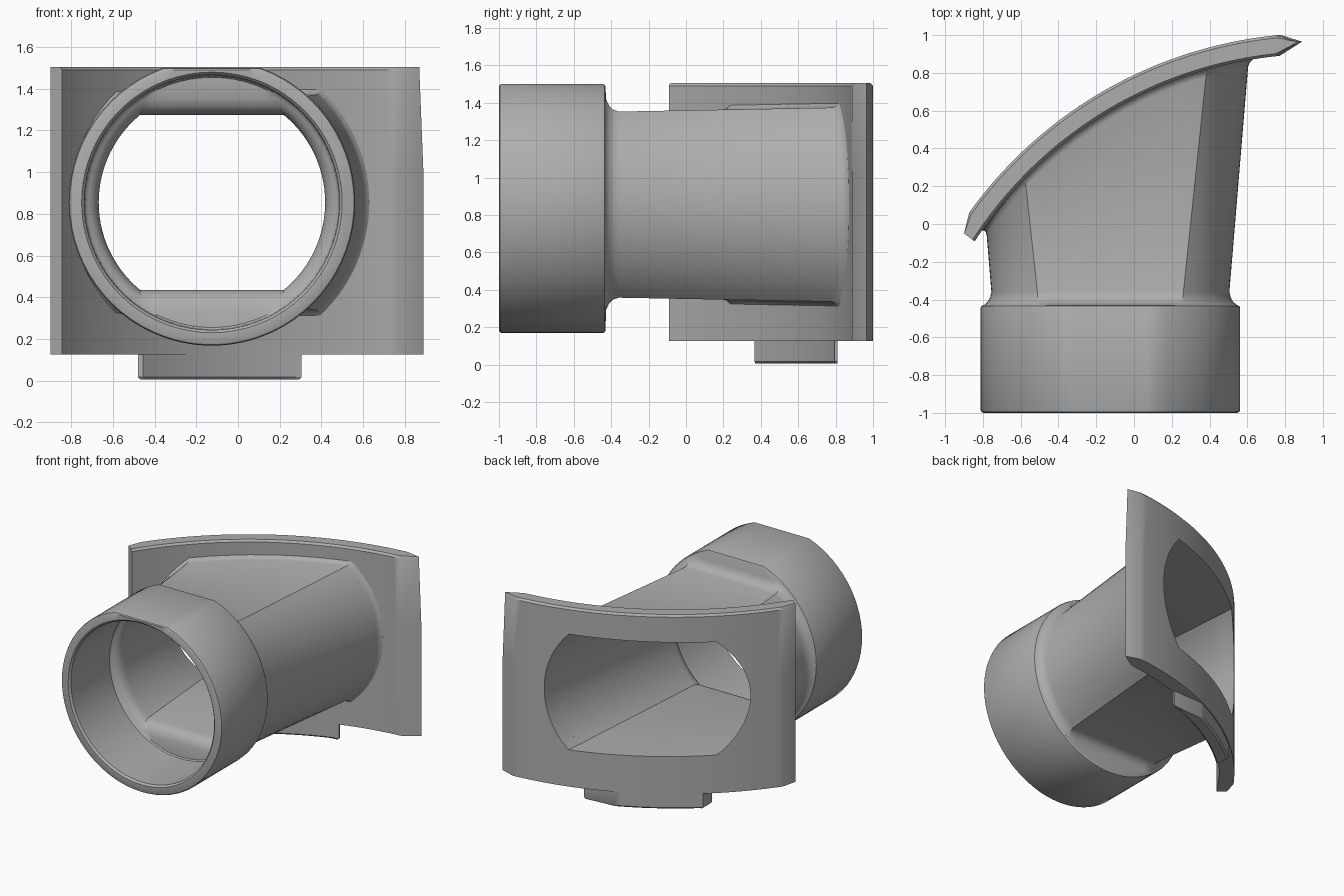
import bpy, bmesh
from math import sin, cos, asin, pi, radians, sqrt, hypot, atan2

if "Cube" in bpy.data.objects:
    bpy.data.objects.remove(bpy.data.objects["Cube"])

grey = bpy.data.materials.new("plain_grey")
grey.use_nodes = True
grey.diffuse_color = (0.42, 0.42, 0.42, 1)
grey.node_tree.nodes["Principled BSDF"].inputs["Base Color"].default_value = (0.42, 0.42, 0.42, 1)

AXIS_X, AXIS_Z = -0.125, 0.855       # pipe axis, running along y
CX, CY = 0.979, -1.27                # centre of the saddle curve
BACK, FRONT = 2.28, 2.17             # saddle radii
ARC, FLAT = 28, 12                   # segments per round side and flat side


def make_object(name, bm):
    bmesh.ops.recalc_face_normals(bm, faces=bm.faces)
    mesh = bpy.data.meshes.new(name)
    bm.to_mesh(mesh)
    bm.free()
    mesh.materials.append(grey)
    ob = bpy.data.objects.new(name, mesh)
    bpy.context.collection.objects.link(ob)
    return ob


def ring_angle(i, corner):
    """Angle of ring point i, with points placed on the flat's corners."""
    half = ARC // 2
    quarter = [(-corner, corner, ARC), (corner, pi - corner, FLAT),
               (pi - corner, pi + corner, ARC), (pi + corner, 2 * pi - corner, FLAT)]
    i = (i + half) % (2 * (ARC + FLAT))
    for a, b, n in quarter:
        if i < n:
            return a + (b - a) * i / n
        i -= n


def section(y, r, top, bottom=None):
    """A flattened circle at constant y."""
    bottom = top if bottom is None else bottom
    corner = asin(top / r) if top < r else radians(60)
    pts = []
    for i in range(2 * (ARC + FLAT)):
        t = ring_angle(i, corner)
        pts.append((AXIS_X + r * cos(t), y, AXIS_Z + max(-bottom, min(top, r * sin(t)))))
    return pts


def saddle_section(radius, taper, grow=0.0):
    """A flattened circle projected on to the saddle curve."""
    pts = []
    for i in range(2 * (ARC + FLAT)):
        y = 0.5
        for _ in range(15):
            r, h = taper(y)
            r, h = r + grow, h + grow
            t = ring_angle(i, asin(h / r))
            x = AXIS_X + r * cos(t)
            y = CY + sqrt(radius ** 2 - (x - CX) ** 2)
        pts.append((x, y, AXIS_Z + max(-h, min(h, r * sin(t)))))
    return pts


def loft(name, sections):
    bm = bmesh.new()
    rings = [[bm.verts.new(p) for p in s] for s in sections]
    n = len(rings[0])
    for a, b in zip(rings, rings[1:]):
        for i in range(n):
            j = (i + 1) % n
            bm.faces.new((a[i], a[j], b[j], b[i]))
    # ends closed by upright strips so they can follow the curve
    for ring in (rings[0], rings[-1]):
        for i in range(n // 2):
            strip = [ring[i], ring[i + 1], ring[n - i - 1], ring[(n - i) % n]]
            bm.faces.new(list(dict.fromkeys(strip)))
    return make_object(name, bm)


def prism(name, levels):
    """Stack of (z, outline) levels joined into a solid."""
    bm = bmesh.new()
    rings = [[bm.verts.new((x, y, z)) for x, y in outline] for z, outline in levels]
    n = len(rings[0])
    for a, b in zip(rings, rings[1:]):
        for i in range(n):
            j = (i + 1) % n
            bm.faces.new((a[i], a[j], b[j], b[i]))
    bm.faces.new(rings[0])
    bm.faces.new(rings[-1])
    return make_object(name, bm)


def polar(r, deg):
    return CX + r * cos(radians(deg)), CY + r * sin(radians(deg))


def arc(r, start, end, n):
    return [polar(r, start + (end - start) * i / n) for i in range(n + 1)]


def angle_at(r, x):
    return 180 - math_deg(asin(sqrt(r * r - (x - CX) ** 2) / r))


def math_deg(a):
    return a * 180 / pi


# saddle plate: curved slab with pointed ends
def plate_outline(inset, trim=0.0):
    return (arc(BACK - inset, 95.1 + trim, 144.3, 48) + [polar(2.24, 147.0)]
            + arc(FRONT + inset, 147.1, 95.5 + trim, 48) + [polar(2.237, 92.3 + trim)])


plate = prism("saddle_plate", [(0.125, plate_outline(0)), (1.0, plate_outline(0)),
                               (1.49, plate_outline(0, 0.5)), (1.505, plate_outline(0.014, 0.5))])


# locating tab under the plate
def tab_outline(inset):
    back, front = 2.272 - inset, 2.176 + inset
    return (arc(back, angle_at(back, 0.05), angle_at(back, -0.46), 16)
            + [(-0.48 + inset, 0.48), (-0.48 + inset, 0.37)]
            + arc(front, angle_at(front, -0.455), angle_at(front, 0.23), 16)
            + [(0.305 - inset, 0.795), (0.305 - inset, 0.81)])


prism("locating_tab", [(0.005, tab_outline(0.012)), (0.017, tab_outline(0)), (0.15, tab_outline(0))])


# branch pipe: socket, shoulder and widening flattened neck
def neck(y):
    return 0.63 + 0.083 * (y + 0.36), 0.4975 + 0.0185 * (y + 0.36)


pipe = loft("branch_pipe", [
    section(-1.0, 0.672, 0.635, 0.672), section(-0.995, 0.682, 0.642, 0.682),
    section(-0.985, 0.687, 0.645, 0.687), section(-0.445, 0.687, 0.645, 0.687),
    section(-0.435, 0.683, 0.641, 0.683), section(-0.43, 0.673, 0.632, 0.673),
    section(-0.428, 0.668, 0.565), section(-0.412, 0.65, 0.53),
    section(-0.39, 0.637, 0.508), section(-0.36, 0.63, 0.4975),
    saddle_section(2.135, neck), saddle_section(2.15, neck, 0.004),
    saddle_section(2.162, neck, 0.012), saddle_section(2.172, neck, 0.025),
    saddle_section(2.2, neck, 0.025)])


# bore: round socket, rounded ledge and flattened throat
def throat(y):
    return 0.543 + 0.085 * (y + 0.4), 0.42 + 0.02 * (y + 0.4)


bore = loft("bore_cutter", [
    section(-1.05, 0.63, 0.63), section(-1.0, 0.625, 0.625), section(-0.985, 0.612, 0.612),
    section(-0.52, 0.608, 0.608), section(-0.51, 0.6, 0.6), section(-0.505, 0.59, 0.5),
    section(-0.49, 0.568, 0.46), section(-0.46, 0.551, 0.432), section(-0.42, 0.543, 0.42),
    saddle_section(2.34, throat)])
bore.hide_render = True

# cut the bore through the plate and pipe
for ob in (plate, pipe):
    cut = ob.modifiers.new("bore", 'BOOLEAN')
    cut.operation, cut.solver, cut.object = 'DIFFERENCE', 'EXACT', bore
    bpy.context.view_layer.update()
    bpy.context.view_layer.objects.active = ob
    bpy.ops.object.modifier_apply(modifier=cut.name)
bpy.data.objects.remove(bore)

# smooth shading with sharp edges kept
for ob in bpy.context.view_layer.objects:
    ob.select_set(ob.type == 'MESH')
bpy.ops.object.shade_smooth_by_angle(angle=radians(32))
